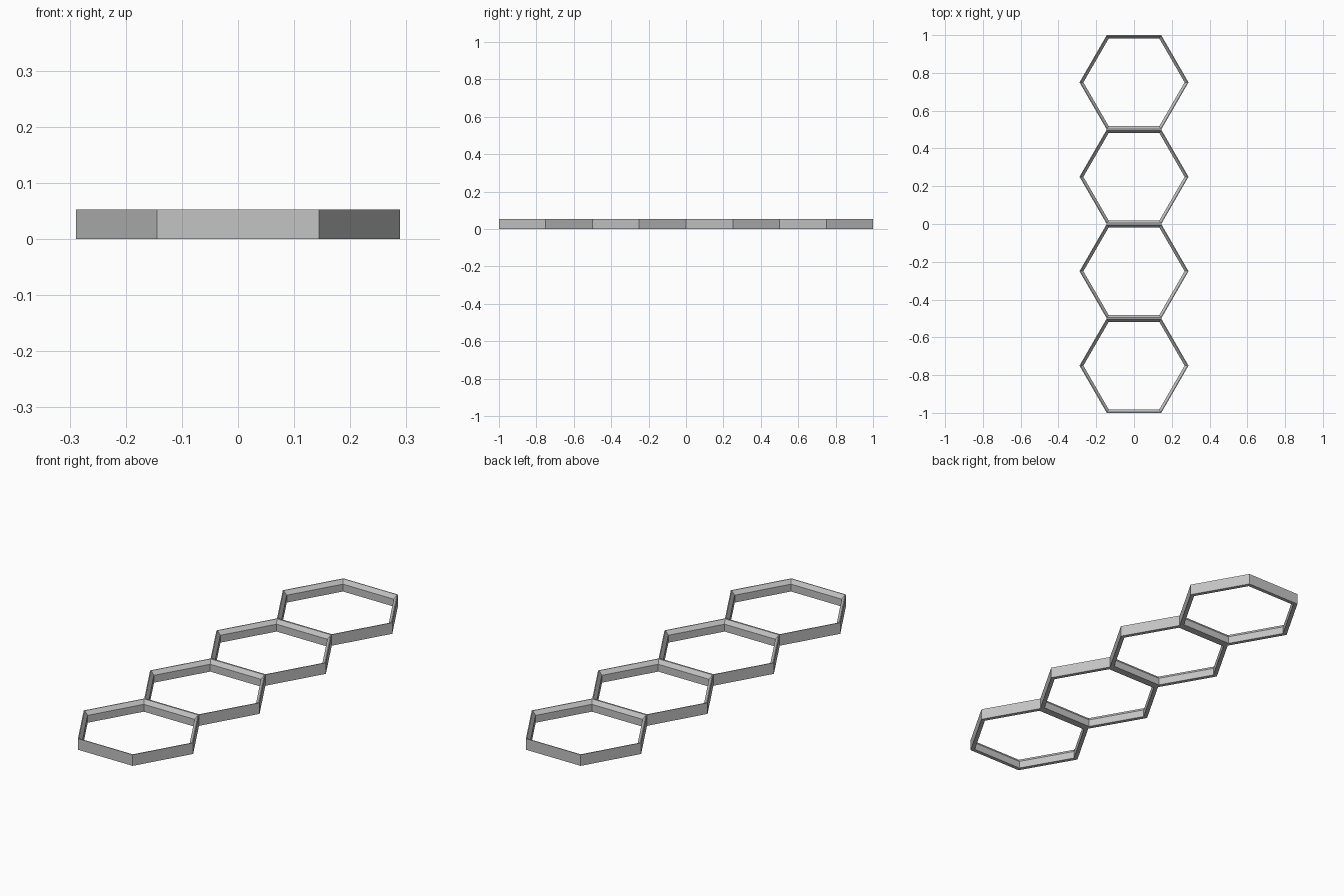
import bpy
import math

default = bpy.data.objects.get("Cube")
if default:
    bpy.data.objects.remove(default, do_unlink=True)

# Plain grey material
GREY = (0.55, 0.55, 0.55, 1.0)
grey = bpy.data.materials.new("grey")
grey.diffuse_color = GREY
grey.use_nodes = True
grey.node_tree.nodes["Principled BSDF"].inputs["Base Color"].default_value = GREY

APOTHEM = 0.25     # centre to flat side
HEIGHT = 0.053
WALL = 0.018       # thickness at the base
RIM = 0.004        # thickness at the chamfered top
CHAMFER = 0.018    # chamfer depth
SIDES = 6

# Wall cross-section as (inset from the outer side, height)
PROFILE = [(0, 0), (0, HEIGHT), (RIM, HEIGHT),
           (WALL, HEIGHT - CHAMFER), (WALL, 0)]


def hex_ring(name, y):
    """Sweep the wall profile around a hexagon with flats at front and back."""
    n = len(PROFILE)
    verts, faces = [], []
    for i in range(SIDES):
        a = math.tau * i / SIDES
        for inset, z in PROFILE:
            r = (APOTHEM - inset) / math.cos(math.pi / SIDES)
            verts.append((r * math.cos(a), r * math.sin(a), z))
    for i in range(SIDES):
        j = (i + 1) % SIDES
        for k in range(n):
            m = (k + 1) % n
            faces.append((i * n + k, j * n + k, j * n + m, i * n + m))
    mesh = bpy.data.meshes.new(name)
    mesh.from_pydata(verts, [], faces)
    mesh.materials.append(grey)
    mesh.update()
    ring = bpy.data.objects.new(name, mesh)
    ring.location.y = y
    bpy.context.collection.objects.link(ring)


# Row of four touching cells
for index in range(4):
    hex_ring(f"hexagon_frame_{index + 1}", (2 * index - 3) * APOTHEM)
